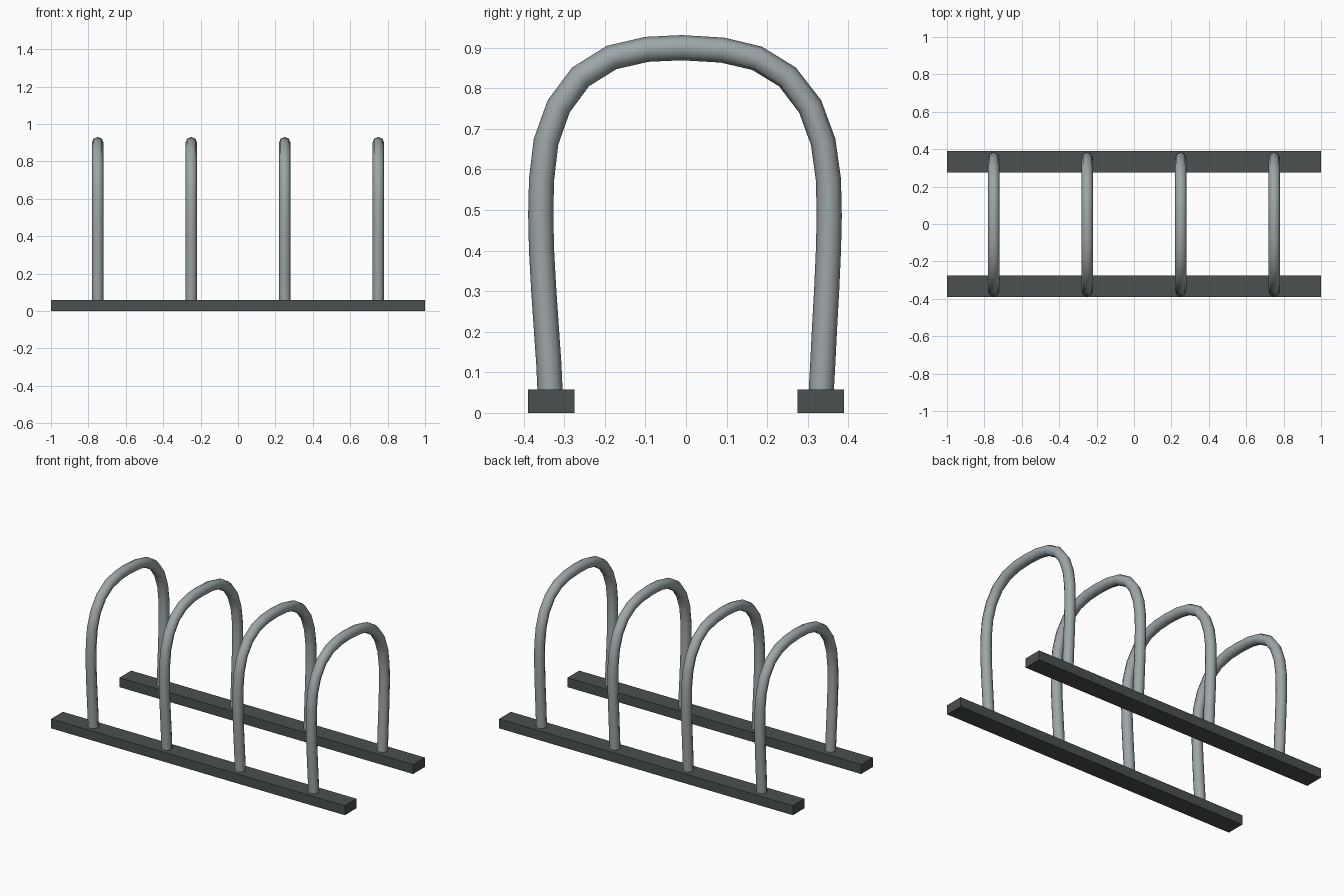
import bpy

cube = bpy.data.objects.get("Cube")
if cube:
    bpy.data.objects.remove(cube, do_unlink=True)


def make_material(name, color):
    mat = bpy.data.materials.new(name)
    mat.use_nodes = True
    mat.diffuse_color = color
    bsdf = next(n for n in mat.node_tree.nodes if n.type == 'BSDF_PRINCIPLED')
    bsdf.inputs["Base Color"].default_value = color
    return mat


steel = make_material("galvanised_steel", (0.34, 0.38, 0.39, 1))
dark = make_material("dark_metal", (0.07, 0.08, 0.08, 1))

# Two ground rails
for name, y in (("front_rail", -0.332), ("back_rail", 0.332)):
    bpy.ops.mesh.primitive_cube_add(size=1, location=(0, y, 0.029))
    rail = bpy.context.object
    rail.name = name
    rail.scale = (2, 0.114, 0.058)
    bpy.ops.object.transform_apply(location=False, rotation=False, scale=True)
    rail.data.materials.append(dark)

# Centre line of one hoop as (y, z), front foot to back foot
PATH = [(-0.334, 0.03), (-0.338, 0.12), (-0.345, 0.22), (-0.351, 0.31),
        (-0.356, 0.40), (-0.358, 0.49), (-0.356, 0.575), (-0.345, 0.668),
        (-0.314, 0.755), (-0.26, 0.828), (-0.183, 0.876), (-0.096, 0.896),
        (-0.01, 0.90), (0.09, 0.894), (0.175, 0.874), (0.25, 0.828),
        (0.306, 0.755), (0.338, 0.668), (0.351, 0.575), (0.353, 0.485),
        (0.351, 0.40), (0.347, 0.31), (0.342, 0.22), (0.337, 0.12),
        (0.332, 0.03)]


# Bent tube hoops, evenly spaced along the rails
def make_hoop(name, x):
    curve = bpy.data.curves.new(name, 'CURVE')
    curve.dimensions = '3D'
    curve.bevel_depth = 0.031
    curve.bevel_resolution = 2
    curve.use_fill_caps = True
    spline = curve.splines.new('POLY')
    spline.points.add(len(PATH) - 1)
    for point, (y, z) in zip(spline.points, PATH):
        point.co = (0, y, z, 1)
    hoop = bpy.data.objects.new(name, curve)
    hoop.location.x = x
    bpy.context.collection.objects.link(hoop)
    bpy.ops.object.select_all(action='DESELECT')
    hoop.select_set(True)
    bpy.context.view_layer.objects.active = hoop
    bpy.ops.object.convert(target='MESH')
    hoop = bpy.context.object
    hoop.data.materials.clear()
    hoop.data.materials.append(steel)
    bpy.ops.object.shade_smooth_by_angle(angle=1.0)


for i in range(4):
    make_hoop(f"hoop_{i + 1}", -0.75 + 0.5 * i)
